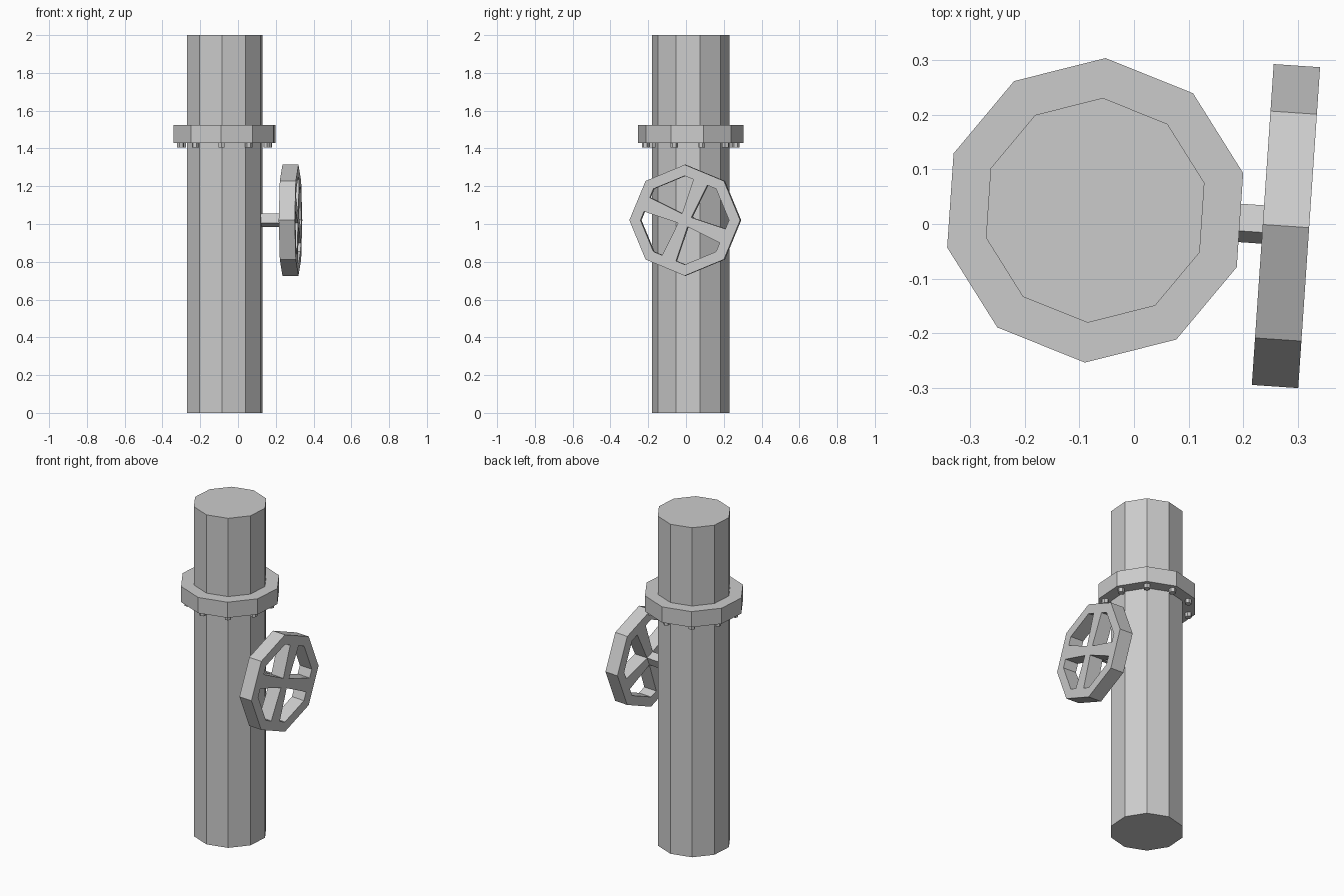
import bpy, bmesh
from math import cos, sin, radians
from mathutils import Matrix, Vector

if "Cube" in bpy.data.objects:
    bpy.data.objects.remove(bpy.data.objects["Cube"])

# Everything is laid out around the pipe axis, then turned and shifted together
PLACE = Matrix.Translation((-0.071, 0.025, 0)) @ Matrix.Rotation(radians(-3.9), 4, 'Z')


def polar(r, deg):
    return Vector((r * cos(radians(deg)), r * sin(radians(deg)), 0))


def ring(n, r, start, centre=Vector((0, 0, 0))):
    return [centre + polar(r, start + 360 * i / n) for i in range(n)]


def extruded(name, polys, depth, matrix):
    """Flat polygons in local xy, extruded along local z by depth."""
    bm = bmesh.new()
    for poly in polys:
        bm.faces.new([bm.verts.new(p) for p in poly])
    bmesh.ops.remove_doubles(bm, verts=bm.verts[:], dist=1e-5)
    # merge caps keep the bottom, extruded copy becomes the top
    geo = bmesh.ops.extrude_face_region(bm, geom=bm.faces[:], use_keep_orig=True)
    new = [v for v in geo['geom'] if isinstance(v, bmesh.types.BMVert)]
    bmesh.ops.translate(bm, verts=new, vec=(0, 0, depth))
    bmesh.ops.recalc_face_normals(bm, faces=bm.faces[:])
    me = bpy.data.meshes.new(name)
    bm.to_mesh(me)
    bm.free()
    ob = bpy.data.objects.new(name, me)
    bpy.context.collection.objects.link(ob)
    ob.matrix_world = PLACE @ matrix
    return ob


def up(z):
    return Matrix.Translation((0, 0, z))


# Pipe and flange
extruded("pipe", [ring(10, 0.206, 90)], 2.0, up(0))
extruded("flange", [ring(10, 0.279, 90)], 0.095, up(1.43))

# Bolts under the flange corners
bolts = [ring(6, 0.019, 90 + 36 * i, polar(0.24, 90 + 36 * i)) for i in range(10)]
extruded("flange_bolts", bolts, 0.03, up(1.405))

# Valve frame: local x -> world y, local y -> world z, local z -> world x
AXES = Matrix(((0, 0, 1, 0), (1, 0, 0, 0), (0, 1, 0, 0), (0, 0, 0, 1)))


def valve(x):
    return Matrix.Translation((x, -0.005, 1.02)) @ AXES


# Hand wheel: octagonal rim, four flared spokes on alternate sides, square hub
outer, inner = ring(8, 0.294, 0), ring(8, 0.235, 0)
hub = ring(4, 0.038, 22.5)
wheel = [hub]
for i in range(8):
    j = (i + 1) % 8
    rim = [outer[i], outer[j], inner[j]]
    if i % 2:
        a, b = inner[i], inner[j]
        mid, half = (a + b) / 2, (b - a).normalized() * 0.04
        s = i // 2
        wheel.append([hub[s], mid - half, mid + half, hub[(s + 1) % 4]])
        rim += [mid + half, mid - half]
    wheel.append(rim + [inner[i]])
extruded("hand_wheel", wheel, 0.085, valve(0.3075))

# Square stem from pipe to wheel
extruded("valve_stem", [hub], 0.1175, valve(0.19))
